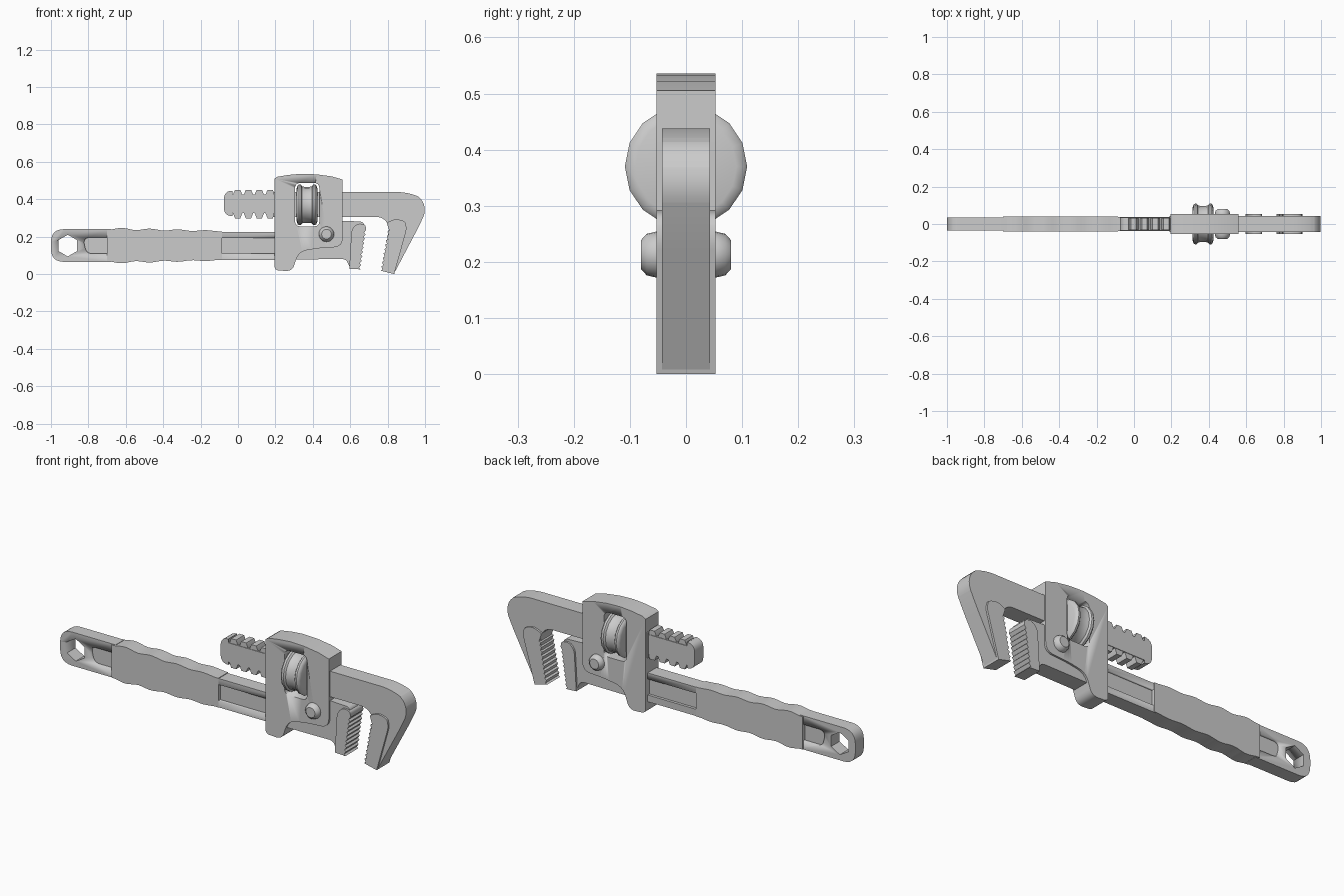
import bpy, bmesh, math
from mathutils import Vector

cube = bpy.data.objects.get("Cube")
if cube:
    bpy.data.objects.remove(cube, do_unlink=True)


def finish(name, bm, angle=35):
    bmesh.ops.recalc_face_normals(bm, faces=bm.faces)
    mesh = bpy.data.meshes.new(name)
    bm.to_mesh(mesh)
    bm.free()
    obj = bpy.data.objects.new(name, mesh)
    bpy.context.collection.objects.link(obj)
    bpy.ops.object.select_all(action='DESELECT')
    obj.select_set(True)
    bpy.context.view_layer.objects.active = obj
    bpy.ops.object.shade_smooth_by_angle(angle=math.radians(angle))
    return obj


def rounded(points, steps=6):
    """Outline from (x, z) or (x, z, corner cut) points, corners eased."""
    out = []
    for i, p in enumerate(points):
        c = Vector(p[:2])
        if len(p) == 2:
            out.append(c)
            continue
        a = Vector(points[i - 1][:2]) - c
        b = Vector(points[(i + 1) % len(points)][:2]) - c
        a, b = c + a.normalized() * p[2], c + b.normalized() * p[2]
        for k in range(steps + 1):
            t = k / steps
            out.append(a * (1 - t) ** 2 + c * 2 * t * (1 - t) + b * t * t)
    return out


def plate(name, points, half, y=0):
    """Extrude an x-z outline symmetrically about y."""
    bm = bmesh.new()
    face = bm.faces.new([bm.verts.new((p[0], y - half, p[1])) for p in rounded(points)])
    ext = bmesh.ops.extrude_face_region(bm, geom=[face])
    verts = [v for v in ext['geom'] if isinstance(v, bmesh.types.BMVert)]
    bmesh.ops.translate(bm, verts=verts, vec=(0, 2 * half, 0))
    return finish(name, bm)


def lathe(name, profile, centre, axis, sides):
    """Spin (along, radius) points about the x or y axis."""
    bm = bmesh.new()
    rings = []
    for along, r in profile:
        ring = []
        for k in range(sides):
            a = math.tau * k / sides
            u, w = r * math.cos(a), r * math.sin(a)
            pos = (along, u, w) if axis == 'X' else (u, along, w)
            ring.append(bm.verts.new(Vector(centre) + Vector(pos)))
        rings.append(ring)
    for r1, r2 in zip(rings, rings[1:]):
        for k in range(sides):
            n = (k + 1) % sides
            bm.faces.new((r1[k], r1[n], r2[n], r2[k]))
    bm.faces.new(rings[0])
    bm.faces.new(rings[-1])
    return finish(name, bm)


def cut(target, cutter):
    mod = target.modifiers.new("cut", 'BOOLEAN')
    mod.operation, mod.solver, mod.object = 'DIFFERENCE', 'EXACT', cutter
    cutter.hide_render = True
    bpy.context.view_layer.objects.active = target
    bpy.ops.object.modifier_apply(modifier=mod.name)
    bpy.data.objects.remove(cutter, do_unlink=True)


def recess(target, points, half, depth):
    for side in (-1, 1):
        cut(target, plate("recess_cutter", points, depth, side * half))


def serrated(a, b, count, depth):
    """Saw-tooth line from a to b, valleys to the right of travel."""
    a, b = Vector(a), Vector(b)
    step = (b - a) / count
    inward = Vector((step.y, -step.x)).normalized() * depth
    out = []
    for k in range(count):
        out += [a + step * k, a + step * (k + .7) + inward]
    return [tuple(p) for p in out + [b]]


# Handle end with hexagonal hanging hole and thumb recess
handle_end = plate("handle_end", [
    (-1, .065, .07), (-.68, .065), (-.68, .24), (-1, .24, .07)], .035)
hexagon = [(-.91 + .058 * math.sin(math.tau * k / 6),
            .152 + .058 * math.cos(math.tau * k / 6)) for k in range(6)]
cut(handle_end, plate("hole_cutter", hexagon, .1))
recess(handle_end, [(-.83, .195, .04), (-.695, .195, .01),
                    (-.695, .11, .01), (-.81, .11, .03)], .035, .012)

# Wavy grip
top, bottom = [], []
for k in range(29):
    x = -.7 + .615 * k / 28
    wave = .006 * math.cos((x + .62) * math.tau / .15) * (1 - k / 45)
    top.append((x, .243 - .013 * k / 28 + wave))
    bottom.append((x, .061 + .013 * k / 28 - wave))
plate("grip", top + bottom[::-1], .041)

# Shank with a long recessed panel on each side
shank = plate("shank", [(-.1, .075), (.3, .075), (.3, .225), (-.1, .225)], .037)
recess(shank, [(-.09, .11), (.22, .11), (.22, .193), (-.09, .193)], .037, .014)

# Housing with a window for the adjusting nut
housing = plate("housing", [
    (.195, .02, .025), (.29, .015, .035), (.325, .12, .045), (.44, .14, .05),
    (.56, .145, .05), (.56, .505), (.5, .522), (.42, .533), (.34, .536),
    (.27, .53), (.21, .52), (.195, .51)], .053)
cut(housing, plate("window_cutter", [
    (.305, .255, .03), (.435, .255, .03), (.435, .487, .03), (.305, .487, .03)], .2))

# Grooved adjusting nut
half_nut = [(.055, .09), (.05, .104), (.043, .109), (.033, .108),
            (.026, .099), (.012, .096)]
nut = [(-x, r) for x, r in half_nut] + half_nut[::-1]
lathe("adjusting_nut", nut, (.369, 0, .37), 'X', 16)

# Pivot pin, headed on both sides
pin = [(-.08, .026), (-.07, .037), (-.053, .041)]
lathe("pivot_pin", pin + [(-y, r) for y, r in pin[::-1]], (.473, 0, .213), 'Y', 20)

# Hook jaw
plate("hook_jaw", [
    (.19, .305), (.77, .305, .03), (.81, .26, .03), (.775, .025), (.835, .004),
    (.97, .26, .05), (1.004, .335, .035), (.985, .405, .04), (.91, .438, .06),
    (.84, .438), (.19, .438)], .043)
plate("hook_jaw_pad", [
    (.835, 0), (.905, .25, .03), (.89, .285, .02), (.84, .295, .02),
    (.795, .275, .008)] + serrated((.803, .25), (.762, .018), 10, -.009), .053)

# Heel jaw
plate("heel_jaw", [
    (.29, .078), (.56, .08), (.58, .075, .015), (.6, .03), (.645, .03),
    (.675, .24), (.675, .28, .025), (.55, .285), (.29, .225)], .043)
plate("heel_jaw_pad", [
    (.595, .028), (.607, .24, .025), (.64, .272, .02), (.682, .264, .015)]
    + serrated((.685, .235), (.655, .025), 9, .009), .053)

# Threaded tail of the hook jaw
plate("tail", [(-.075, .31, .045), (-.035, .31), (-.035, .325), (.25, .325),
               (.25, .425), (-.035, .425), (-.035, .445), (-.075, .445, .045)], .036)
for k in range(5):
    x = -.002 + .058 * k
    plate("thread_%d" % (k + 1), [
        (x - .025, .325), (x - .014, .298), (x + .014, .298), (x + .025, .325),
        (x + .025, .425), (x + .014, .45), (x - .014, .45), (x - .025, .425)], .033)
